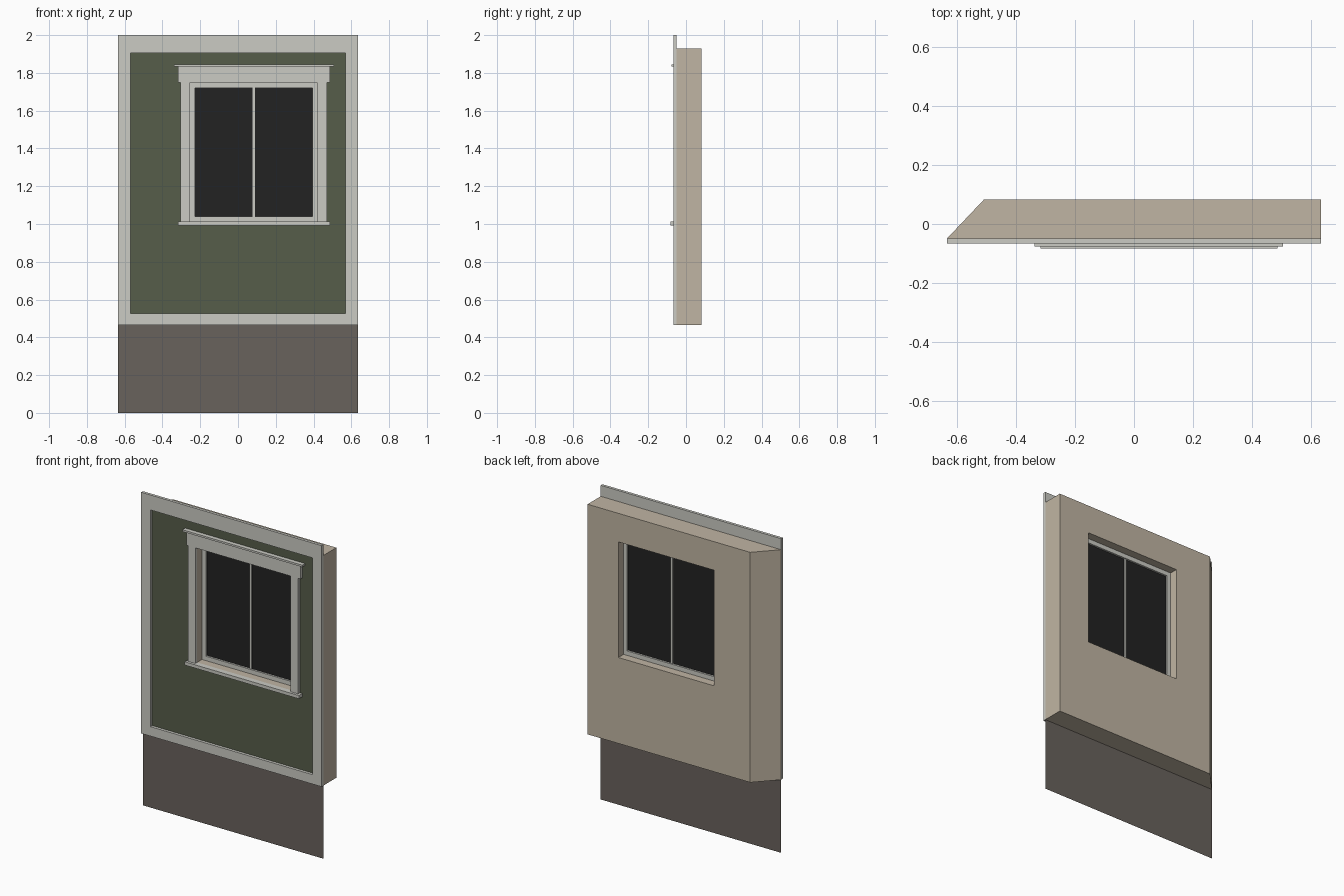
import bpy, bmesh

if "Cube" in bpy.data.objects:
    bpy.data.objects.remove(bpy.data.objects["Cube"])

def mat(name, r, g, b):
    lin = lambda c: ((c / 255 + 0.055) / 1.055) ** 2.4 if c > 10 else c / 255 / 12.92
    m = bpy.data.materials.new(name)
    m.diffuse_color = (lin(r), lin(g), lin(b), 1)
    m.use_nodes = True
    m.node_tree.nodes["Principled BSDF"].inputs["Base Color"].default_value = m.diffuse_color
    return m

TRIM = mat("pale_trim", 203, 203, 196)
GREEN = mat("green_siding", 86, 93, 74)
BEIGE = mat("beige_plaster", 192, 181, 163)
BROWN = mat("brown_base", 105, 98, 92)
GLASS = mat("dark_glass", 34, 34, 34)

def finish(name, bm, *mats):
    me = bpy.data.meshes.new(name)
    bm.to_mesh(me)
    bm.free()
    for m in mats:
        me.materials.append(m)
    ob = bpy.data.objects.new(name, me)
    bpy.context.collection.objects.link(ob)
    return ob

def box(name, x, y, z, m):
    bm = bmesh.new()
    bmesh.ops.create_cube(bm, size=1)
    for v in bm.verts:
        v.co = [a + (b - a) * (c + 0.5) for (a, b), c in zip((x, y, z), v.co)]
    return finish(name, bm, m)

def plate(name, x, y, z, m):
    bm = bmesh.new()
    bm.faces.new([bm.verts.new(p) for p in ((x[0], y, z[0]), (x[1], y, z[0]),
                                            (x[1], y, z[1]), (x[0], y, z[1]))])
    return finish(name, bm, m)

W, Z0, Z1 = 0.635, 0.465, 2.0          # half width, base height, top
FRONT, BACK, FACE = -0.049, 0.083, -0.067  # wall front, wall back, trim front
OX, OZ = (-0.254, 0.418), (1.012, 1.748)   # window opening

# Wall: 3x3 grid with an open centre, mitred left end, green front
bm = bmesh.new()
xs, zs = (-W, *OX, W), (Z0, *OZ, 1.93)
v = {}
for i, x in enumerate(xs):
    for j, z in enumerate(zs):
        v[i, j, 0] = bm.verts.new((x, FRONT, z))
        v[i, j, 1] = bm.verts.new((-0.51 if i == 0 else x, BACK, z))
cells = [(i, j) for i in range(3) for j in range(3) if (i, j) != (1, 1)]
for i, j in cells:
    ring = [(i, j), (i + 1, j), (i + 1, j + 1), (i, j + 1)]
    for k in (0, 1):
        bm.faces.new([v[a, b, k] for a, b in ring])
    # side faces wherever the neighbouring cell is missing
    for n, (di, dj) in enumerate(((0, -1), (1, 0), (0, 1), (-1, 0))):
        if (i + di, j + dj) not in cells:
            p, q = ring[n], ring[(n + 1) % 4]
            bm.faces.new([v[(*p, 0)], v[(*q, 0)], v[(*q, 1)], v[(*p, 1)]])
bmesh.ops.recalc_face_normals(bm, faces=bm.faces)
for f in bm.faces:
    f.material_index = 1 if f.normal.y < -0.9 else 0
finish("wall", bm, BEIGE, GREEN)

# Base panel below the wall
plate("base_panel", (-W, W), FRONT, (0, Z0), BROWN)

# Border trim around the wall
ty = (FACE, FRONT)
box("bottom_trim", (-W, W), ty, (Z0, 0.525), TRIM)
box("top_trim", (-0.57, 0.57), ty, (1.905, Z1), TRIM)
for side, x in (("left", (-W, -0.57)), ("right", (0.57, W))):
    box(side + "_trim", x, ty, (0.525, Z1), TRIM)

# Window casing, header, cap and sill
box("left_casing", (-0.304, OX[0]), ty, OZ, TRIM)
box("right_casing", (OX[1], 0.47), ty, OZ, TRIM)
box("header", (-0.317, 0.487), ty, (OZ[1], 1.833), TRIM)
box("header_cap", (-0.338, 0.507), (-0.077, FRONT), (1.833, 1.845), TRIM)
box("window_sill", (-0.317, 0.487), (-0.083, FRONT), (0.991, OZ[0]), TRIM)

# Sash frame, mullion and glass, set inside the opening
sy = (0.0, 0.03)
GX, GZ = (-0.227, 0.395), (1.04, 1.72)
box("sash_left", (OX[0], GX[0]), sy, OZ, TRIM)
box("sash_right", (GX[1], OX[1]), sy, OZ, TRIM)
box("sash_bottom", GX, sy, (OZ[0], GZ[0]), TRIM)
box("sash_top", GX, sy, (GZ[1], OZ[1]), TRIM)
box("mullion", (0.077, 0.091), (0.005, 0.025), GZ, TRIM)
for n, x in (("left", (GX[0], 0.077)), ("right", (0.091, GX[1]))):
    box("glass_" + n, x, (0.012, 0.018), GZ, GLASS)
